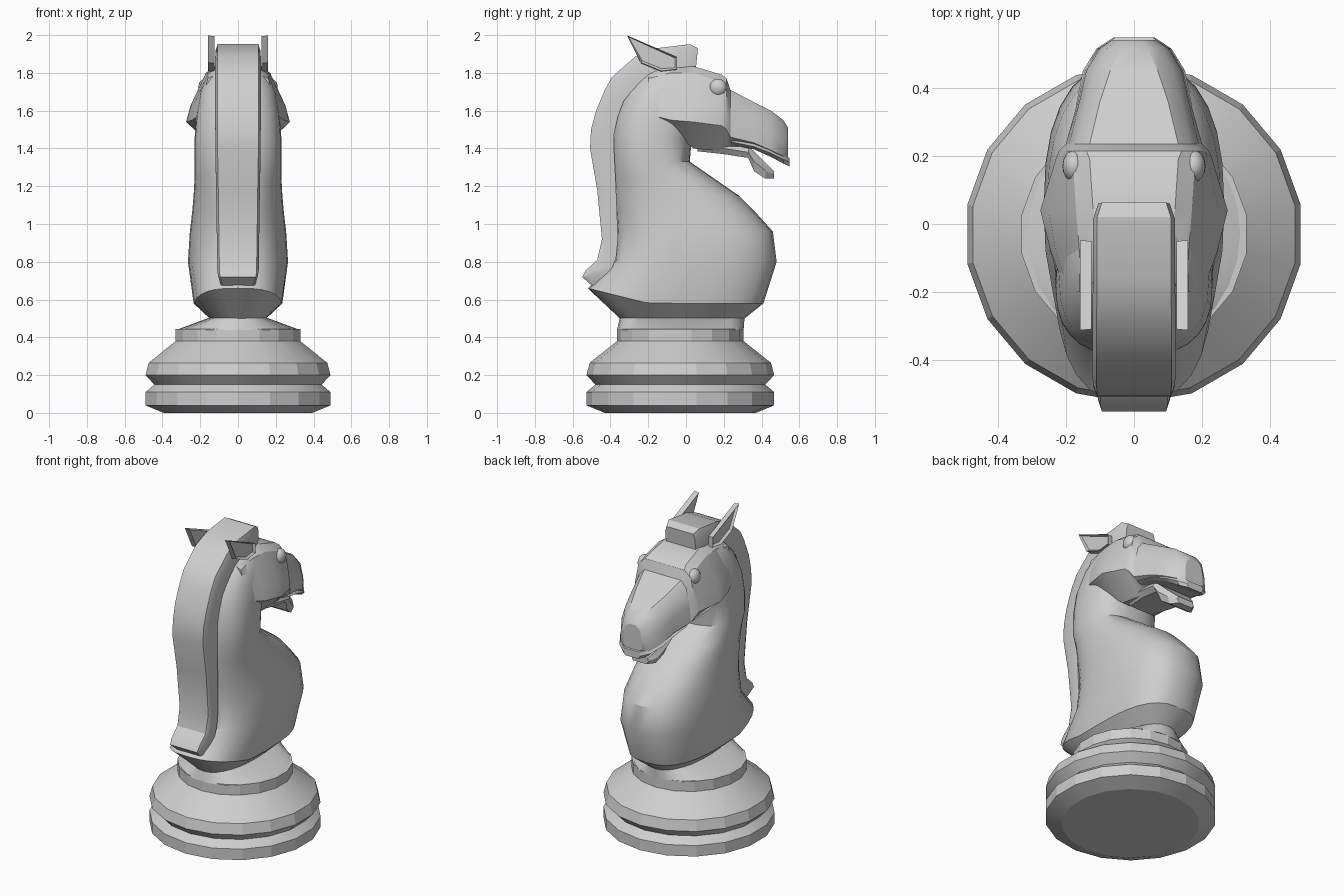
import bpy, bmesh, math
from mathutils import Vector

cube = bpy.data.objects.get("Cube")
if cube:
    bpy.data.objects.remove(cube, do_unlink=True)

GREY = (0.62, 0.62, 0.62, 1.0)
mat = bpy.data.materials.new("pale_grey")
mat.use_nodes = True
mat.diffuse_color = GREY
bsdf = mat.node_tree.nodes["Principled BSDF"]
bsdf.inputs["Base Color"].default_value = GREY
bsdf.inputs["Roughness"].default_value = 0.7


def finish(name, bm, angle=30):
    bmesh.ops.recalc_face_normals(bm, faces=bm.faces[:])
    me = bpy.data.meshes.new(name)
    bm.to_mesh(me)
    bm.free()
    me.materials.append(mat)
    ob = bpy.data.objects.new(name, me)
    bpy.context.collection.objects.link(ob)
    bpy.ops.object.select_all(action='DESELECT')
    ob.select_set(True)
    bpy.context.view_layer.objects.active = ob
    bpy.ops.object.shade_smooth_by_angle(angle=math.radians(angle))
    return ob


def loft(name, rings, angle=30):
    """Skin a list of closed rings with equal point counts and cap both ends."""
    bm = bmesh.new()
    vs = [[bm.verts.new(p) for p in r] for r in rings]
    n = len(vs[0])
    for a, b in zip(vs, vs[1:]):
        for i in range(n):
            j = (i + 1) % n
            bm.faces.new((a[i], a[j], b[j], b[i]))
    bm.faces.new(vs[0])
    bm.faces.new(vs[-1])
    return finish(name, bm, angle)


def mirrored(y, half):
    """Closed section at depth y from its right half, listed top to bottom."""
    return [(x, y, z) for x, z in half] + [(-x, y, z) for x, z in reversed(half)]


# Turned base: 18 sides
CY = -0.03
profile = [(0.40, 0), (0.497, 0.04), (0.497, 0.11), (0.45, 0.15), (0.497, 0.20),
           (0.48, 0.265), (0.335, 0.38), (0.335, 0.445)]
loft("base", [[(r * math.cos(math.radians(10 + 20 * i)),
                CY + r * math.sin(math.radians(10 + 20 * i)), z) for i in range(18)]
              for r, z in profile], 18)


# Oval levels for collar, chest and neck: z, back y, front y, half width, squareness
def oval(z, yb, yf, hx, e, tilt=0.0, n=28):
    ring = []
    for i in range(n):
        a = 2 * math.pi * i / n
        c, s = math.cos(a), math.sin(a)
        x = hx * math.copysign(abs(c) ** (2 / e), c)
        y = (yb + yf) / 2 + (yf - yb) / 2 * math.copysign(abs(s) ** (2 / e), s)
        ring.append((x, y, z + tilt * max(0, -0.2 - y)))
    return ring


loft("collar_ridge", [oval(0.44, -0.365, 0.305, 0.325, 2), oval(0.505, -0.35, 0.31, 0.15, 2.3)])

levels = [(0.50, -0.35, 0.31, 0.15, 2.3), (0.58, -0.52, 0.41, 0.235, 2.8, 0.25),
          (0.80, -0.38, 0.48, 0.265, 2.5), (0.96, -0.365, 0.46, 0.255, 2.4),
          (1.06, -0.37, 0.37, 0.243, 2.4), (1.15, -0.38, 0.28, 0.235, 2.4),
          (1.24, -0.385, 0.15, 0.23, 2.4), (1.33, -0.39, 0.02, 0.23, 2.5),
          (1.45, -0.39, 0.03, 0.23, 2.5), (1.58, -0.375, 0.06, 0.22, 2.5),
          (1.70, -0.32, 0.10, 0.20, 2.5), (1.79, -0.24, 0.09, 0.165, 2.5),
          (1.83, -0.18, 0.05, 0.12, 2.5)]
loft("neck", [oval(*l) for l in levels], 32)

# Head: half sections as crown, temple, cheek, cheek edge, under jaw
head = [
    (-0.20, [(0.10, 1.80), (0.16, 1.77), (0.19, 1.66), (0.20, 1.58), (0.12, 1.52)]),
    (-0.08, [(0.11, 1.83), (0.16, 1.80), (0.23, 1.64), (0.245, 1.55), (0.14, 1.50)]),
    (0.04, [(0.12, 1.835), (0.17, 1.80), (0.25, 1.63), (0.275, 1.54), (0.12, 1.40)]),
    (0.19, [(0.13, 1.79), (0.18, 1.75), (0.215, 1.61), (0.23, 1.52), (0.11, 1.385)]),
    (0.215, [(0.14, 1.77), (0.185, 1.73), (0.21, 1.60), (0.22, 1.50), (0.11, 1.39)]),
    (0.235, [(0.13, 1.71), (0.165, 1.67), (0.19, 1.57), (0.20, 1.46), (0.11, 1.40)]),
    (0.36, [(0.10, 1.645), (0.14, 1.60), (0.16, 1.52), (0.165, 1.43), (0.11, 1.405)]),
    (0.45, [(0.07, 1.60), (0.115, 1.56), (0.14, 1.48), (0.145, 1.39), (0.10, 1.37)]),
    (0.515, [(0.04, 1.55), (0.08, 1.52), (0.10, 1.44), (0.105, 1.36), (0.08, 1.34)]),
    (0.54, [(0.02, 1.51), (0.05, 1.49), (0.065, 1.44), (0.065, 1.37), (0.05, 1.35)])]
loft("head", [mirrored(y, h) for y, h in head])

# Upper lip rim and dropped lower jaw: y, bottom z, top z, half width
for name, secs in {
    "upper_lip": [(0.24, 1.42, 1.45, 0.18), (0.36, 1.395, 1.425, 0.168),
                  (0.45, 1.355, 1.395, 0.15), (0.515, 1.32, 1.365, 0.11),
                  (0.548, 1.305, 1.35, 0.06)],
    "lower_jaw": [(0.06, 1.385, 1.44, 0.10), (0.20, 1.37, 1.43, 0.13),
                  (0.33, 1.35, 1.41, 0.135), (0.36, 1.28, 1.385, 0.12),
                  (0.42, 1.24, 1.325, 0.10), (0.465, 1.24, 1.28, 0.06)],
}.items():
    loft(name, [mirrored(y, [(w * 0.9, t), (w, (t + b) / 2), (w * 0.8, b)])
                for y, b, t, w in secs])

# Mane: outer edge (y, z), inner edge (y, z), half width
mane = [((-0.50, 0.675), (-0.44, 0.68), 0.09), ((-0.55, 0.72), (-0.42, 0.73), 0.105),
        ((-0.53, 0.755), (-0.39, 0.77), 0.11), ((-0.47, 0.81), (-0.37, 0.82), 0.11),
        ((-0.445, 0.92), (-0.36, 0.92), 0.112), ((-0.47, 1.18), (-0.37, 1.18), 0.116),
        ((-0.508, 1.40), (-0.38, 1.38), 0.12), ((-0.503, 1.50), (-0.38, 1.48), 0.12),
        ((-0.476, 1.60), (-0.36, 1.57), 0.122), ((-0.43, 1.71), (-0.33, 1.65), 0.122),
        ((-0.39, 1.78), (-0.29, 1.70), 0.122), ((-0.27, 1.885), (-0.20, 1.77), 0.122),
        ((-0.16, 1.93), (-0.12, 1.80), 0.12), ((0.02, 1.952), (0.0, 1.80), 0.12),
        ((0.063, 1.93), (0.05, 1.80), 0.105)]
rings = []
for o, i, w in mane:
    o, i = Vector(o), Vector(i)
    m = o.lerp(i, 0.25)
    half = [(w * 0.9, o), (w, m), (w, i)]
    rings.append([(x, p.x, p.y) for x, p in half] + [(-x, p.x, p.y) for x, p in reversed(half)])
loft("mane", rings)

# Ears and eyes on both sides
ear = [(-0.312, 1.998), (-0.048, 1.885), (-0.048, 1.82), (-0.13, 1.81), (-0.24, 1.855)]
for side, label in ((1, "left"), (-1, "right")):
    bm = bmesh.new()
    inner = [bm.verts.new((side * 0.125, y * 0.98 - 0.003, z - 0.004)) for y, z in ear]
    outer = [bm.verts.new((side * 0.158, y, z)) for y, z in ear]
    bm.faces.new(inner)
    cup = bm.faces.new(outer)
    for k in range(5):
        j = (k + 1) % 5
        bm.faces.new((inner[k], inner[j], outer[j], outer[k]))
    bmesh.ops.recalc_face_normals(bm, faces=bm.faces[:])
    bmesh.ops.inset_region(bm, faces=[cup], thickness=0.012, depth=-0.015)
    finish(label + "_ear", bm)

    bm = bmesh.new()
    bmesh.ops.create_uvsphere(bm, u_segments=16, v_segments=10, radius=0.047)
    bmesh.ops.scale(bm, vec=(0.75, 1, 1), verts=bm.verts[:])
    bmesh.ops.translate(bm, vec=(side * 0.175, 0.17, 1.722), verts=bm.verts[:])
    finish(label + "_eye", bm, 60)
